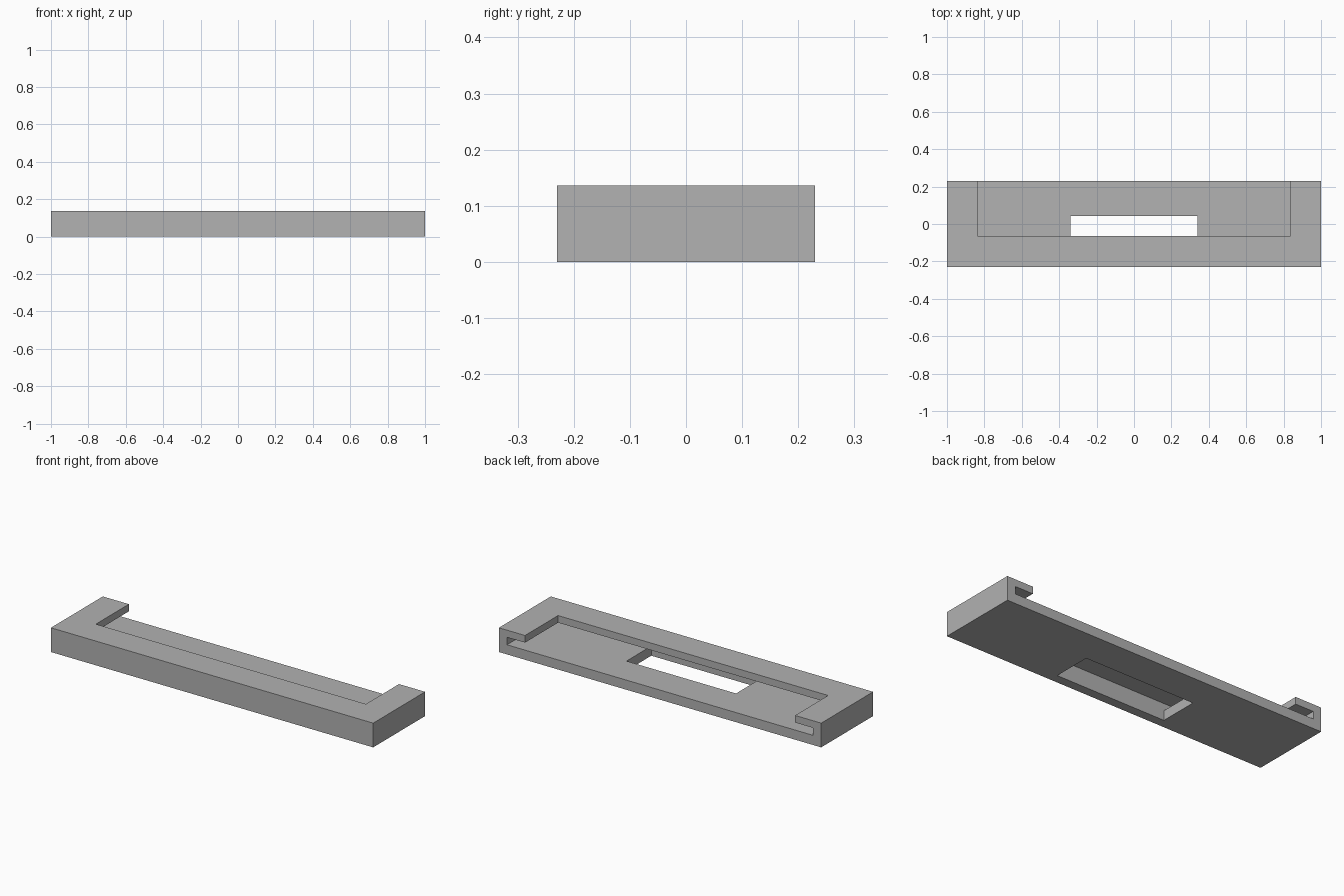
import bpy
from mathutils import Vector

if "Cube" in bpy.data.objects:
    bpy.data.objects.remove(bpy.data.objects["Cube"], do_unlink=True)

grey = bpy.data.materials.new("plain_grey")
grey.use_nodes = True
colour = (0.445, 0.445, 0.445, 1)
grey.diffuse_color = colour
grey.node_tree.nodes["Principled BSDF"].inputs["Base Color"].default_value = colour


def box(name, low, high):
    """Box spanning two opposite corners."""
    low, high = Vector(low), Vector(high)
    bpy.ops.mesh.primitive_cube_add(size=1, location=(low + high) / 2)
    obj = bpy.context.object
    obj.name = name
    obj.scale = high - low
    bpy.ops.object.transform_apply(location=True, rotation=False, scale=True)
    obj.data.materials.append(grey)
    return obj


def cut(target, name, low, high):
    """Subtract a box from the target."""
    cutter = box(name, low, high)
    cutter.hide_render = True
    mod = target.modifiers.new(name, 'BOOLEAN')
    mod.operation = 'DIFFERENCE'
    mod.solver = 'EXACT'
    mod.object = cutter
    bpy.context.view_layer.objects.active = target
    bpy.ops.object.modifier_apply(modifier=name)
    bpy.data.objects.remove(cutter, do_unlink=True)


depth, height = 0.23, 0.136
floor, lip = 0.054, 0.096
back = depth + 0.1

# Solid block
body = box("slotted_tray", (-1, -depth, 0), (1, depth, height))

# Slide-in slot, open at the back
cut(body, "slot_cutter", (-0.95, -0.18, floor), (0.95, back, lip))

# Opening in the top, leaving a lip on three sides
cut(body, "opening_cutter", (-0.838, -0.063, 0.075), (0.838, back, 0.2))

# Window through the floor, reaching under the front lip
cut(body, "window_cutter", (-0.34, -0.178, -0.1), (0.34, 0.042, 0.075))
